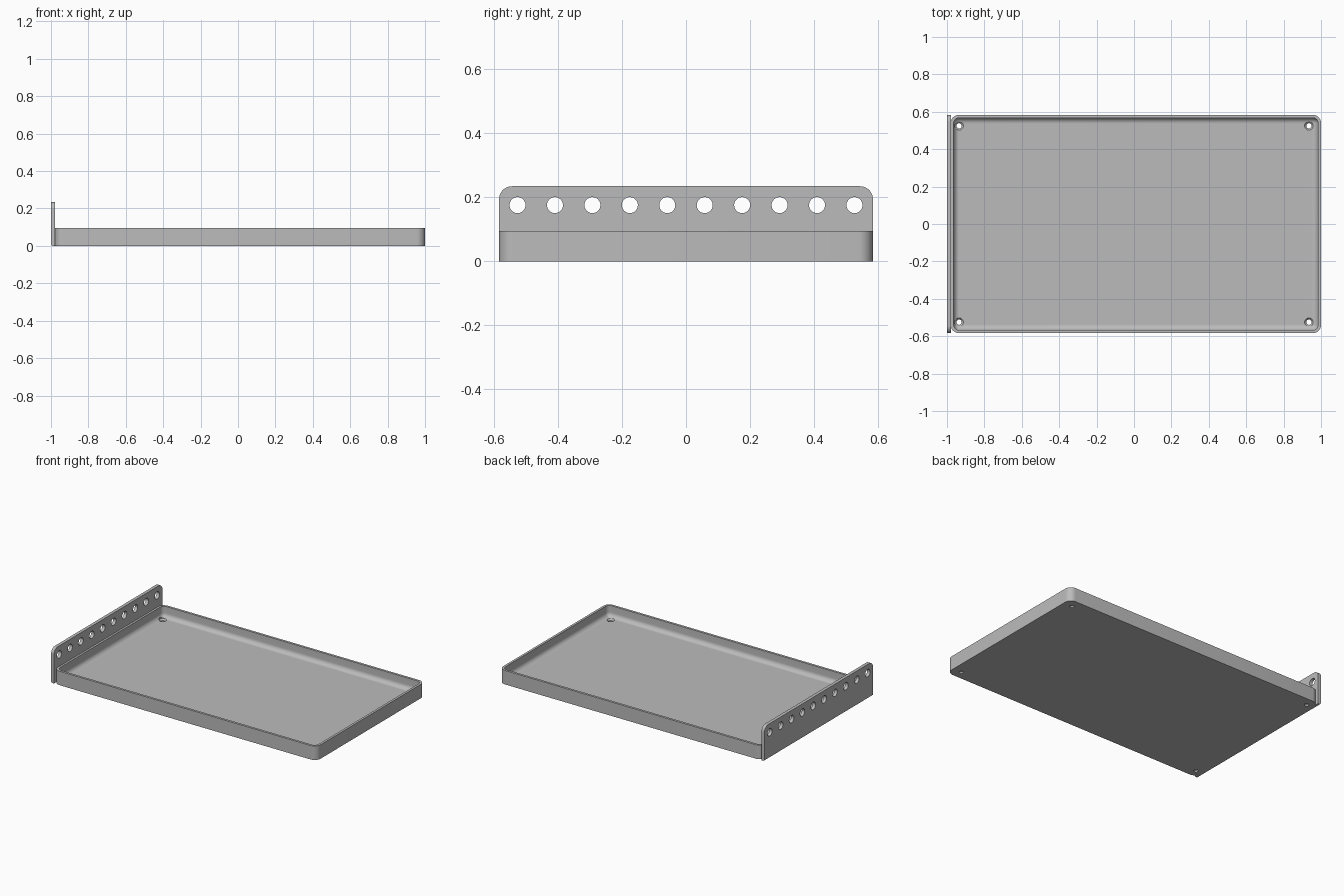
import bpy, bmesh, math

cube = bpy.data.objects.get("Cube")
if cube:
    bpy.data.objects.remove(cube, do_unlink=True)

X0, X1 = -0.98, 1.0      # tray extent in x
HALF_Y = 0.584
TRAY_H = 0.095
WALL, FLOOR, FILLET = 0.016, 0.02, 0.03
CORNER = 0.045

grey = bpy.data.materials.new("plain grey")
grey.use_nodes = True
colour = (0.5, 0.5, 0.5, 1)
grey.diffuse_color = colour
grey.node_tree.nodes["Principled BSDF"].inputs["Base Color"].default_value = colour


def make_object(name, bm):
    bmesh.ops.recalc_face_normals(bm, faces=bm.faces)
    mesh = bpy.data.meshes.new(name)
    bm.to_mesh(mesh)
    bm.free()
    mesh.materials.append(grey)
    obj = bpy.data.objects.new(name, mesh)
    bpy.context.collection.objects.link(obj)
    return obj


def loft(bm, rings):
    """Join equal-length rings of points and cap both ends."""
    loops = [[bm.verts.new(p) for p in ring] for ring in rings]
    for a, b in zip(loops, loops[1:]):
        for i in range(len(a)):
            j = (i + 1) % len(a)
            bm.faces.new((a[i], a[j], b[j], b[i]))
    bm.faces.new(loops[0][::-1])
    bm.faces.new(loops[-1])


def tray_ring(inset, z, steps=8):
    """Rounded rectangle, inset from the tray outline."""
    r = max(CORNER - inset, 0.003)
    cx, hx = (X0 + X1) / 2, (X1 - X0) / 2 - inset - r
    hy = HALF_Y - inset - r
    ring = []
    for q, (sx, sy) in enumerate(((1, 1), (-1, 1), (-1, -1), (1, -1))):
        for k in range(steps + 1):
            a = math.pi / 2 * (q + k / steps)
            ring.append((cx + sx * hx + r * math.cos(a), sy * hy + r * math.sin(a), z))
    return ring


def circle(x, y, z, r, n=32):
    return [(x + r * math.cos(2 * math.pi * i / n), y + r * math.sin(2 * math.pi * i / n), z)
            for i in range(n)]


def cut(obj, cutter):
    mod = obj.modifiers.new("holes", 'BOOLEAN')
    mod.operation, mod.solver, mod.object = 'DIFFERENCE', 'EXACT', cutter
    bpy.context.view_layer.objects.active = obj
    bpy.ops.object.modifier_apply(modifier=mod.name)
    bpy.data.objects.remove(cutter, do_unlink=True)


def smooth(obj):
    bpy.ops.object.select_all(action='DESELECT')
    obj.select_set(True)
    bpy.context.view_layer.objects.active = obj
    bpy.ops.object.shade_smooth_by_angle(angle=math.radians(30))


# Tray: outer wall, rim, inner wall, then a fillet into the floor
bm = bmesh.new()
rings = [tray_ring(0, 0), tray_ring(0, TRAY_H), tray_ring(WALL, TRAY_H)]
for k in range(9):
    a = math.pi / 2 * k / 8
    rings.append(tray_ring(WALL + FILLET * (1 - math.cos(a)),
                           FLOOR + FILLET * (1 - math.sin(a))))
loft(bm, rings)
tray = make_object("tray", bm)

# Countersunk screw holes in the four floor corners
bm = bmesh.new()
for x in (-0.935, 0.935):
    for y in (-0.525, 0.525):
        loft(bm, [circle(x, y, z, r) for z, r in
                  ((-0.02, 0.014), (0.01, 0.014), (FLOOR, 0.023), (0.06, 0.023))])
cut(tray, make_object("screw_hole_cutter", bm))

# End plate: outline with rounded top corners, extruded along x
PLATE_X0, PLATE_X1, PLATE_H, R = -1.0, -0.978, 0.235, 0.04
outline = [(-HALF_Y, 0), (HALF_Y, 0)]
for side, start in ((1, 0), (-1, math.pi / 2)):
    for k in range(11):
        a = start + math.pi / 2 * k / 10
        outline.append((side * (HALF_Y - R) + R * math.cos(a), PLATE_H - R + R * math.sin(a)))
bm = bmesh.new()
loft(bm, [[(x, y, z) for y, z in outline] for x in (PLATE_X0, PLATE_X1)])
# Rounded outer bottom edge
edges = [e for e in bm.edges
         if all(v.co.x < PLATE_X0 + 0.001 and v.co.z < 0.001 for v in e.verts)]
bmesh.ops.bevel(bm, geom=edges, offset=0.012, segments=5, profile=0.5, affect='EDGES')
plate = make_object("end_plate", bm)

# Row of ten round holes near the top of the plate
bm = bmesh.new()
for i in range(10):
    y = (i - 4.5) * 0.117
    loft(bm, [[(x, y + p, 0.176 + q) for p, q, _ in circle(0, 0, 0, 0.025)]
              for x in (-1.05, -0.93)])
cut(plate, make_object("plate_hole_cutter", bm))

for part in (tray, plate):
    smooth(part)
